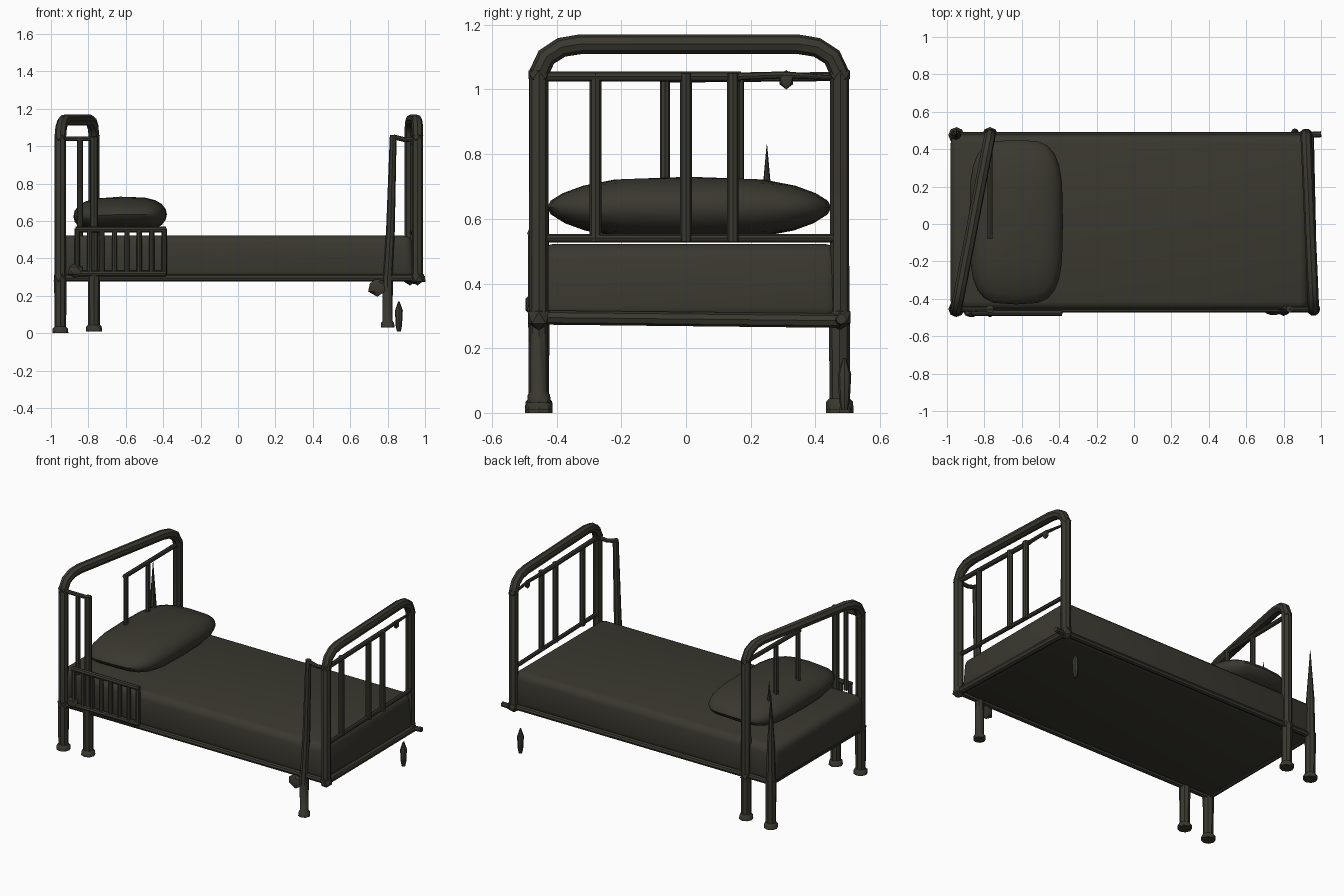
import bpy, bmesh, math
from mathutils import Vector

default = bpy.data.objects.get("Cube")
if default:
    bpy.data.objects.remove(default, do_unlink=True)

COLOR = (0.042, 0.04, 0.029, 1)
mat = bpy.data.materials.new("dark_olive")
mat.use_nodes = True
mat.diffuse_color = COLOR
bsdf = mat.node_tree.nodes["Principled BSDF"]
bsdf.inputs["Base Color"].default_value = COLOR
bsdf.inputs["Roughness"].default_value = 0.8


def finish(obj, angle=40):
    """Select the object alone, apply its shape as mesh and shade it."""
    bpy.ops.object.select_all(action="DESELECT")
    obj.select_set(True)
    bpy.context.view_layer.objects.active = obj
    if obj.type == "CURVE" or obj.modifiers:
        bpy.ops.object.convert(target="MESH")
    bpy.ops.object.shade_smooth_by_angle(angle=math.radians(angle))


def tube(name, points, radius, scales=None):
    """Eight-sided pipe along a path, optionally tapered."""
    curve = bpy.data.curves.new(name, "CURVE")
    curve.dimensions = "3D"
    curve.bevel_depth = radius
    curve.bevel_resolution = 2
    curve.use_fill_caps = True
    spline = curve.splines.new("POLY")
    spline.points.add(len(points) - 1)
    for i, p in enumerate(points):
        spline.points[i].co = (*p, 1)
        spline.points[i].radius = scales[i] if scales else 1
    obj = bpy.data.objects.new(name, curve)
    bpy.context.collection.objects.link(obj)
    curve.materials.append(mat)
    finish(obj)


def mesh_object(name, bm):
    mesh = bpy.data.meshes.new(name)
    bm.to_mesh(mesh)
    bm.free()
    mesh.materials.append(mat)
    obj = bpy.data.objects.new(name, mesh)
    bpy.context.collection.objects.link(obj)
    return obj


def knob(name, center, size):
    """Lumpy pipe joint."""
    bm = bmesh.new()
    bmesh.ops.create_icosphere(bm, subdivisions=1, radius=1)
    for v in bm.verts:
        v.co = Vector(c + s * k for c, s, k in zip(center, size, v.co))
    finish(mesh_object(name, bm), 30)


def leg(name, x, y, top, foot=0.0, radius=0.033):
    """Vertical leg with a flared foot."""
    heights = (foot, foot + 0.025, foot + 0.035, top)
    tube(name, [(x, y, z) for z in heights], radius, (1.3, 1.25, 0.95, 1))


def arch(name, a, b, low, radius):
    """Bent hoop between two posts with chamfered corners."""
    steps = ((0, low), (0, 1.05), (0.025, 1.1), (0.075, 1.13), (0.14, 1.14))
    path = [(t, z) for t, z in steps] + [(1 - t, z) for t, z in reversed(steps)]
    points = [(a[0] + (b[0] - a[0]) * t, a[1] + (b[1] - a[1]) * t, z) for t, z in path]
    tube(name, points, radius)


# Mattress: tapered, rounded block
bm = bmesh.new()
bmesh.ops.create_cube(bm, size=1)
for v in bm.verts:
    upper = v.co.z > 0
    v.co = Vector((v.co.x * 1.93 - 0.015, v.co.y * 0.935 + 0.01, 0.522 if upper else 0.285))
    if upper and v.co.x > 0:
        v.co.x -= 0.02
mattress = mesh_object("mattress", bm)
bevel = mattress.modifiers.new("rounding", "BEVEL")
bevel.width = 0.045
bevel.segments = 3
finish(mattress)

# Pillow: squared-off, flattened ball
bm = bmesh.new()
bmesh.ops.create_uvsphere(bm, u_segments=24, v_segments=10, radius=1)
for v in bm.verts:
    x, y, z = (math.copysign(abs(c) ** 0.55, c) for c in v.co.to_tuple())
    thickness = 0.095 * (1 - 0.3 * abs(y) ** 3)
    v.co = Vector((-0.63 + 0.25 * x, 0.01 + 0.44 * y, 0.635 + thickness * v.co.z + 0.01 * x * (x < 0)))
finish(mesh_object("pillow", bm), 50)

# Bed frame rails under the mattress
FRONT, BACK = -0.455, 0.475
for name, y in (("front_side_rail", FRONT), ("back_side_rail", BACK)):
    tube(name, [(-0.95, y, 0.295), (0.94, y, 0.295)], 0.018)
tube("head_end_rail", [(-0.95, FRONT, 0.295), (-0.95, BACK, 0.295)], 0.02)
tube("foot_end_rail", [(0.96, FRONT, 0.295), (0.94, BACK, 0.285)], 0.022)

# Head end: slanted hoop and four legs
arch("head_arch", (-0.95, FRONT), (-0.77, BACK), 0.28, 0.031)
for name, x, y in (("head_front_outer_leg", -0.95, FRONT), ("head_front_inner_leg", -0.77, FRONT),
                   ("head_back_outer_leg", -0.95, BACK), ("head_back_inner_leg", -0.77, BACK)):
    leg(name, x, y, 0.31, 0.0 if x < -0.9 else 0.01)
tube("head_front_inner_post", [(-0.77, FRONT, 0.28), (-0.77, FRONT, 1.05)], 0.022)
tube("head_back_spike", [(-0.95, BACK, 0.28), (-0.95, BACK, 0.55), (-0.95, BACK, 0.87)], 0.03, (1, 0.8, 0.05))

# Head end: side return and inner rail with bars
tube("head_return_rail", [(-0.96, FRONT, 1.04), (-0.75, FRONT, 1.04)], 0.013)
tube("head_return_bar", [(-0.845, FRONT, 0.52), (-0.845, FRONT, 1.04)], 0.016)
tube("head_inner_rail", [(-0.77, -0.08, 1.035), (-0.77, BACK, 1.04)], 0.014)
for i, y in enumerate((-0.065, 0.165)):
    tube(f"head_inner_bar_{i + 1}", [(-0.77, y, 0.55), (-0.77, y, 1.04)], 0.015)
tube("head_inner_spike", [(-0.78, 0.25, 0.55), (-0.78, 0.25, 0.7), (-0.78, 0.25, 0.83)], 0.014, (1, 0.9, 0.05))

# Low guard beside the pillow
GUARD_Y = -0.475
for name, z in (("guard_top_rail", 0.555), ("guard_bottom_rail", 0.32)):
    tube(name, [(-0.87, GUARD_Y, z), (-0.385, GUARD_Y, z)], 0.016)
for i in range(8):
    x = -0.86 + i * 0.0665
    tube(f"guard_bar_{i + 1}", [(x, GUARD_Y, 0.31), (x, GUARD_Y, 0.56)], 0.014)
knob("guard_joint", (-0.87, GUARD_Y, 0.335), (0.045, 0.025, 0.04))

# Foot end: hoop, rails and bars
foot_a, foot_b = (0.96, FRONT), (0.92, BACK)
arch("foot_arch", foot_a, foot_b, 0.28, 0.03)
tube("foot_top_rail", [(0.96, FRONT, 1.04), (0.94, 0.17, 1.04)], 0.015)
tube("foot_broken_rail", [(0.94, 0.15, 1.04), (0.935, 0.31, 1.045), (0.92, BACK, 1.035)], 0.012, (1, 0.9, 0.5))
knob("foot_rail_stub", (0.935, 0.31, 1.03), (0.015, 0.025, 0.03))
tube("foot_lower_rail", [(0.96, FRONT, 0.54), (0.93, BACK, 0.54)], 0.013)
for i, y in enumerate((-0.28, 0.0, 0.145)):
    tube(f"foot_bar_{i + 1}", [(0.95, y, 0.53), (0.95, y, 1.05)], 0.018)

# Foot end: front inner leg running up as a post
leg("foot_inner_leg", 0.8, FRONT, 0.31, 0.03, 0.028)
tube("foot_inner_post", [(0.8, FRONT, 0.28), (0.815, FRONT, 0.55), (0.83, FRONT, 1.06)], 0.026, (1, 0.9, 0.7))
tube("foot_return_rail", [(0.83, FRONT, 1.05), (0.89, FRONT, 1.035), (0.96, FRONT, 1.04)], 0.013)

# Joints and loose fragments
for i, (x, y) in enumerate(((-0.95, FRONT), (-0.77, BACK), foot_a, foot_b)):
    knob(f"post_joint_{i + 1}", (x, y, 1.045), (0.035, 0.038, 0.028))
    knob(f"rail_joint_{i + 1}", (x, y, 0.295), (0.04, 0.04, 0.04))
knob("clamp", (0.745, FRONT - 0.01, 0.245), (0.055, 0.025, 0.05))
tube("foot_corner_stub", [(0.92, BACK, 0.285), (1.0, BACK + 0.005, 0.29)], 0.016)
tube("loose_leg_piece", [(0.86, 0.49, 0.01), (0.86, 0.49, 0.04), (0.86, 0.49, 0.12), (0.86, 0.49, 0.17)],
     0.021, (0.5, 0.8, 1, 0.2))
